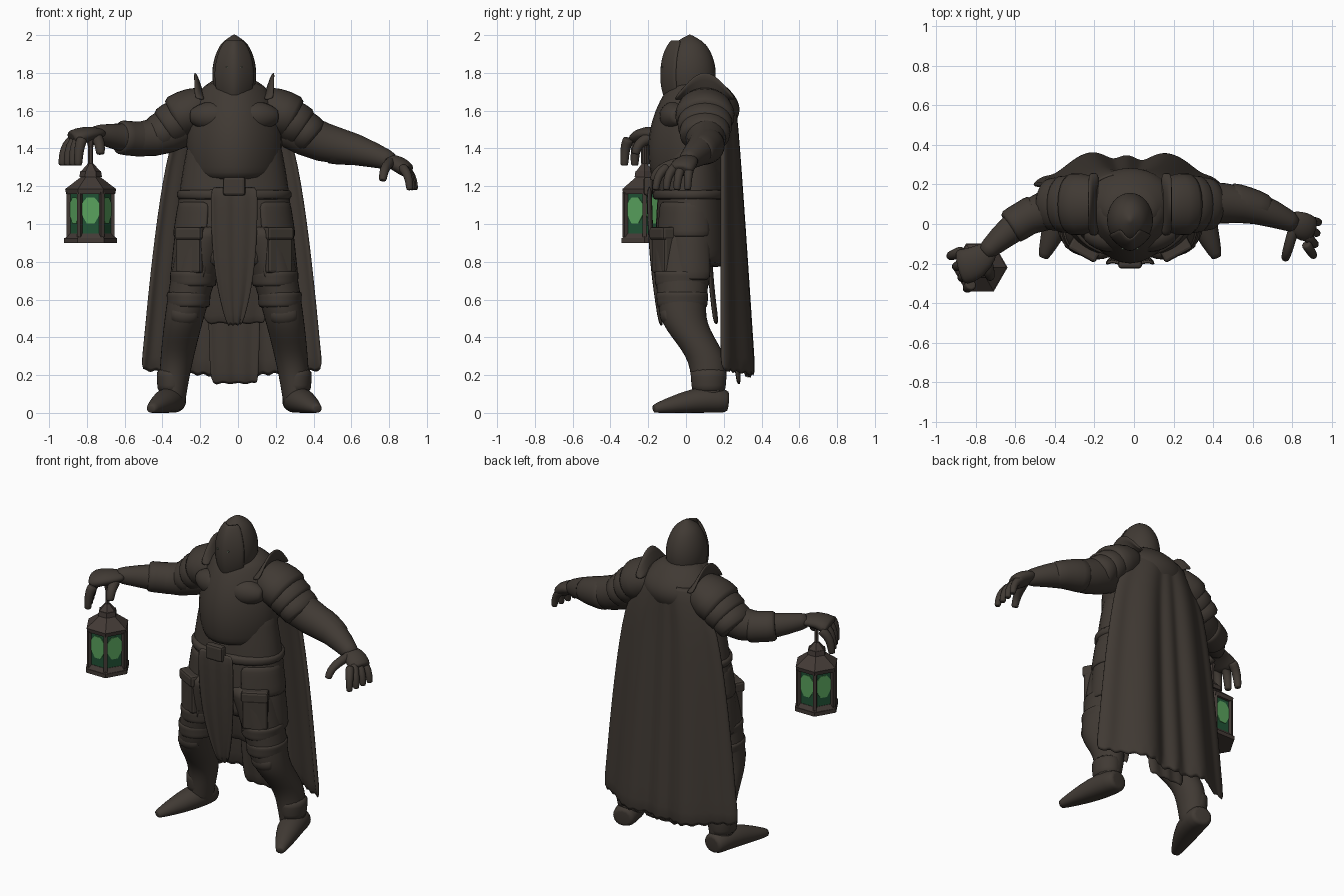
import bpy, bmesh, math
from math import sin, cos, pi
from mathutils import Vector

if "Cube" in bpy.data.objects:
    bpy.data.objects.remove(bpy.data.objects["Cube"], do_unlink=True)


def material(name, red, green, blue):
    mat = bpy.data.materials.new(name)
    mat.use_nodes = True
    mat.diffuse_color = (red, green, blue, 1)
    shader = next(n for n in mat.node_tree.nodes if n.type == 'BSDF_PRINCIPLED')
    shader.inputs["Base Color"].default_value = mat.diffuse_color
    shader.inputs["Roughness"].default_value = .9
    return mat


DARK = material("dark worn brown", .052, .042, .034)
IRON = material("rusty lantern brown", .055, .042, .036)
GLASS = material("deep green glass", .015, .085, .035)
GLOW = material("bright green glow", .1, .36, .11)
EYE = material("pale eye", .15, .2, .14)
MIDDLE = -.02  # the body stands slightly right of centre


def steps(count):
    return [i / count for i in range(count + 1)]


def mix(start, end, t):
    return start + (end - start) * t


def build(name, verts, faces, mat, subdivide=0, thick=0, smooth=True):
    mesh = bpy.data.meshes.new(name)
    mesh.from_pydata([tuple(v) for v in verts], [], faces)
    bm = bmesh.new()
    bm.from_mesh(mesh)
    bmesh.ops.recalc_face_normals(bm, faces=bm.faces)
    bm.to_mesh(mesh)
    bm.free()
    mesh.materials.append(mat)
    for polygon in mesh.polygons:
        polygon.use_smooth = smooth
    ob = bpy.data.objects.new(name, mesh)
    bpy.context.collection.objects.link(ob)
    if thick:
        solid = ob.modifiers.new("thickness", 'SOLIDIFY')
        solid.thickness, solid.offset = thick, 0
    if subdivide:
        rounding = ob.modifiers.new("rounding", 'SUBSURF')
        rounding.levels = rounding.render_levels = subdivide


def grid_faces(rows, columns, closed):
    wrap = columns if closed else columns - 1
    return [(j * columns + i, j * columns + (i + 1) % columns,
             (j + 1) * columns + (i + 1) % columns, (j + 1) * columns + i)
            for j in range(rows - 1) for i in range(wrap)]


def loft(name, rings, mat=DARK, subdivide=1, smooth=True):
    rows, n = len(rings), len(rings[0])
    caps = [tuple(range(n)), tuple(range((rows - 1) * n, rows * n))]
    build(name, sum(rings, []), grid_faces(rows, n, True) + caps, mat, subdivide, smooth=smooth)


def sheet(name, rows, thick=.02):
    build(name, sum(rows, []), grid_faces(len(rows), len(rows[0]), False), DARK, 1, thick)


def oval(x, y, z, width, depth, keel=0, sides=16):
    """Level ring, with an optional pointed front."""
    angles = [math.tau * k / sides for k in range(sides)]
    return [Vector((x + width * cos(a), y + depth * sin(a) - keel * max(0, -sin(a)) ** 4, z)) for a in angles]


def column(name, low, high, centre, width, depth, shape, keel=0, count=10):
    """Stack of ovals; centre and shape are rules of the height share t."""
    loft(name, [oval(*centre(t), mix(low, high, t), width * shape(t), depth * shape(t), keel * shape(t))
                for t in steps(count)])


def limb(name, path, start, end, flat=1, bulge=0, sides=12):
    """Tapered tube along a path, with turned-in ends."""
    path, rings = [Vector(p) for p in path], []
    last = len(path) - 1
    for i, point in enumerate(path):
        along = (path[min(i + 1, last)] - path[max(i - 1, 0)]).normalized()
        side = along.cross(Vector((0, 0, 1))).normalized()
        up = side.cross(along) * flat
        radius = mix(start, end, i / last) + bulge * sin(pi * i / last)
        for scale in ((1,) if 0 < i < last else (.7, 1) if i == 0 else (1, .7)):
            ring = [point + (side * cos(a) + up * sin(a)) * radius * scale
                    for a in [math.tau * k / sides for k in range(sides)]]
            for v in ring:
                v.z = max(v.z, 0)
            rings.append(ring)
    loft(name, rings)


def box(name, place, size, turn=0, mat=DARK, bevel=.015):
    bpy.ops.mesh.primitive_cube_add(size=1, location=place, rotation=(0, 0, turn))
    ob = bpy.context.object
    ob.name, ob.scale = name, size
    bpy.ops.object.transform_apply(location=False, rotation=False, scale=True)
    ob.data.materials.append(mat)
    if bevel:
        edge = ob.modifiers.new("bevel", 'BEVEL')
        edge.width, edge.segments = bevel, 2


def sided(points, side):
    return [(x * side + MIDDLE, y, z) for x, y, z in points]


# Torso, coat, belt and cowl
column("breastplate", 1.22, 1.76, lambda t: (MIDDLE, .03 + .04 * t), .26, .2,
       lambda t: sin(pi * mix(.24, .9, t)) ** .5, keel=.055)
column("coat", .76, 1.46, lambda t: (MIDDLE, .03), .325, .2, lambda t: 1 - .25 * t * t)
column("belt", 1.12, 1.19, lambda t: (MIDDLE, .03), .31, .21, lambda t: 1, count=3)
box("belt_buckle", (MIDDLE, -.2, 1.2), (.12, .05, .1))
column("cowl", 1.5, 1.77, lambda t: (MIDDLE, .13 - .05 * t), .23, .18, lambda t: sin(pi * mix(.2, .85, t)))


# Helmet, ridged visor and eyes
def helm(t):
    return abs(sin(pi * mix(.12, 1, t))) ** .5


column("helmet", 1.63, 2.005, lambda t: (MIDDLE, .02), .12, .142, helm)
sheet("visor", [[Vector((MIDDLE + .117 * helm(t) * u,
                         .02 - .14 * helm(t) ** .6 * (1.1 - .25 * abs(u) - .45 * u * u),
                         mix(1.63, 2, t))) for u in [mix(-.9, .9, k) for k in steps(8)]]
                for t in [mix(.03, .93, k) for k in steps(8)]], .014)
for side in (-1, 1):
    box("eye", (MIDDLE + side * .038, -.125, 1.83), (.01, .009, .005), 0, EYE, 0)

# Cape with broad hanging folds and an uneven hem
cape = []
for t in steps(8):
    row = []
    for i, share in enumerate(steps(48)):
        u = mix(-1, 1, share)
        fold = .7 * cos(u * 14 + sin(6 * u)) + .6 * sin(u * 7 - 2)
        hem = (.04 * abs(u) + .012 * sin(i * 2)) * (t == 1)
        row.append(Vector((.17 * u + .31 * u * t ** .4 - .033,
                           mix(.25 + .09 * t, .19, abs(u) ** 3) + .02 * fold * t ** .5,
                           mix(1.68, .18, t) + hem)))
    cape.append(row)
sheet("cape", cape, .025)


# Ragged cloths at the front and rear
def cloth(name, high, low, half_width, start_y, end_y, narrowing):
    sheet(name, [[Vector((MIDDLE + half_width * u * (1 - narrowing * t ** 3),
                          mix(start_y, end_y, t * t) + .01 * cos(9 * u),
                          mix(high, low, t) + .015 * t * sin(11 * u)))
                  for u in [mix(-1, 1, k) for k in steps(8)]] for t in steps(6)])


cloth("loincloth", 1.2, .46, .125, -.195, -.13, .7)
cloth("coat_tail", 1, .47, .2, .12, .16, .2)
cloth("rear_cloth", .9, .15, .14, .24, .28, .1)


# Leg line: upright shin, knee pushed forward, thigh leaning in to the hip
def leg_line(side, z):
    knee = min(1, max(0, (z - .22) / .3))
    return side * (.33 - .19 * z ** 1.5) + MIDDLE, mix(.12, -.02, knee * knee * (3 - 2 * knee))


for side, label in ((1, "left_"), (-1, "right_")):
    # Leg, thigh wraps, knee guard and boot
    column(label + "leg", .02, 1, lambda t: leg_line(side, t), .145, .17, lambda t: .47 + .53 * t, count=14)
    for z in (.6, .71):
        column(label + "thigh_wrap", z - .05, z + .05, lambda t: leg_line(side, z), .142, .168,
               lambda t: .49 + .53 * z + .04 * t, count=4)
    knee_x, knee_y = leg_line(side, .5)
    limb(label + "knee_guard", [(knee_x + d, knee_y - .06, .52) for d in (-.07, -.03, .03, .07)], .04, .04, bulge=.03)
    limb(label + "boot", sided([(.32, .22, .06), (.34, .1, .07), (.38, -.02, .05), (.44, -.17, .02)], side),
         .075, .03, flat=.9, bulge=.03)
    column(label + "boot_cuff", .1, .24, lambda t: (side * .33 + MIDDLE, .12), .085, .1, lambda t: .9 + .1 * t, count=3)

    # Overlapping hip plates and pouches
    for high, low, reach in ((1.12, .93, .32), (.98, .7, .335)):
        sheet(label + "hip_plate", [[Vector((side * (reach - .03 * t) * cos(a) + MIDDLE,
                                             .02 - (reach - .03 * t) * .6 * sin(a), mix(low, high, t)))
                                     for a in [mix(-.6, 1.1, k) for k in steps(7)]] for t in steps(3)])
    box(label + "pouch", (side * .23 + MIDDLE, -.12, .86), (.15, .07, .24), side * .5)
    box(label + "pouch_flap", (side * .23 + MIDDLE, -.125, .95), (.16, .08, .07), side * .5)

    # Chest muscle, layered shoulder plates and raised neck guard
    limb(label + "chest_muscle", sided([(x, mix(-.08, -.04, x * 4), 1.57) for x in (.01, .08, .16, .23)], side),
         .05, .04, bulge=.045)
    for k in range(3):
        limb(label + "shoulder_plate", sided([(.12 + .09 * k, .1, 1.66 - .05 * k), (.18 + .08 * k, .1, 1.62 - .05 * k),
                                              (.32 + .05 * k, .1, 1.55 - .05 * k)], side),
             .09, .17 - .015 * k, flat=.8, bulge=.025, sides=16)
    sheet(label + "neck_guard", [[Vector((side * (.16 + .05 * lift) + MIDDLE, mix(-.06, .26, u),
                                          1.66 + .15 * lift * sin(pi * u)))
                                  for u in steps(6)] for lift in steps(2)])


# Hands: four fingers fanned out from a row of knuckles
def finger(name, root, reach, drop, thickness):
    root, reach = Vector(root), Vector(reach)
    down = Vector((0, 0, -drop))
    limb(name, [root, root + reach * .7 + down * .25, root + reach + down * .6, root + reach * 1.1 + down],
         thickness, thickness * .7, sides=8)


# Left arm, reaching out with an open hand
limb("left_arm", [(.25, .1, 1.52), (.46, .11, 1.42), (.62, .09, 1.4), (.82, 0, 1.33)], .12, .052, bulge=.015)
limb("left_bracer", [(.48, .11, 1.42), (.57, .1, 1.405), (.68, .07, 1.38)], .11, .08)
limb("left_palm", [(.79, .02, 1.34), (.85, -.01, 1.32), (.9, -.03, 1.28)], .055, .07, flat=.6, bulge=.015)
for k in range(4):
    finger("left_finger", (.87, .02 - .04 * k, 1.3), (.06 - .008 * k, -.01 - .015 * k, 0), .12, .029)
finger("left_thumb", (.81, -.02, 1.33), (-.04, -.14, 0), .1, .032)

# Right arm, holding the lantern
limb("right_arm", [(-.28, .1, 1.52), (-.47, .07, 1.44), (-.6, 0, 1.455), (-.76, -.15, 1.48)], .12, .05, bulge=.01)
limb("right_bracer", [(-.49, .06, 1.45), (-.55, .03, 1.45), (-.63, -.02, 1.46)], .105, .1, bulge=-.01)
limb("right_palm", [(-.73, -.13, 1.48), (-.8, -.2, 1.48), (-.88, -.22, 1.45)], .055, .1, flat=.5, bulge=.01)
for k in range(4):
    finger("right_finger", (-.87 + .015 * k, -.14 - .055 * k, 1.45), (-.055 + .012 * k, -.02, 0), .14, .033)
finger("right_thumb", (-.75, -.18, 1.46), (.02, -.08, 0), .09, .036)

# Six-sided lantern
LAMP_X, LAMP_Y = -.78, -.22


def prism(name, low, high, lower_radius, upper_radius, mat=IRON):
    loft(name, [oval(LAMP_X, LAMP_Y, z, r, r, sides=6) for z, r in ((low, lower_radius), (high, upper_radius))],
         mat, 0, False)


prism("lantern_base", .9, .925, .14, .14)
prism("lantern_base_slope", .925, .95, .135, .115)
prism("lantern_glass", .94, 1.17, .112, .112, GLASS)
prism("lantern_eave", 1.16, 1.185, .13, .135)
prism("lantern_roof", 1.185, 1.25, .135, .05)
prism("lantern_cap", 1.25, 1.28, .06, .055)
prism("lantern_cap_cone", 1.28, 1.32, .05, .015)
prism("lantern_stem", 1.31, 1.41, .013, .013)
prism("lantern_knob", 1.4, 1.46, .012, .026)
for k in range(6):
    a = math.tau * k / 6
    box("lantern_post", (LAMP_X + .117 * cos(a), LAMP_Y + .117 * sin(a), 1.05), (.02, .022, .24), a, IRON, 0)
    # Ragged glow patch on each pane
    a += pi / 6
    out, along = Vector((cos(a), sin(a), 0)), Vector((-sin(a), cos(a), 0))
    middle = Vector((LAMP_X, LAMP_Y, 1.075)) + out * .099
    patch = [middle + along * .052 * cos(b) + Vector((0, 0, (.075 + .01 * sin(5 * b)) * sin(b)))
             for b in [math.tau * (j + .5) / 8 for j in range(8)]]
    build("lantern_glow", patch, [tuple(range(8))], GLOW, 0, .004, False)
